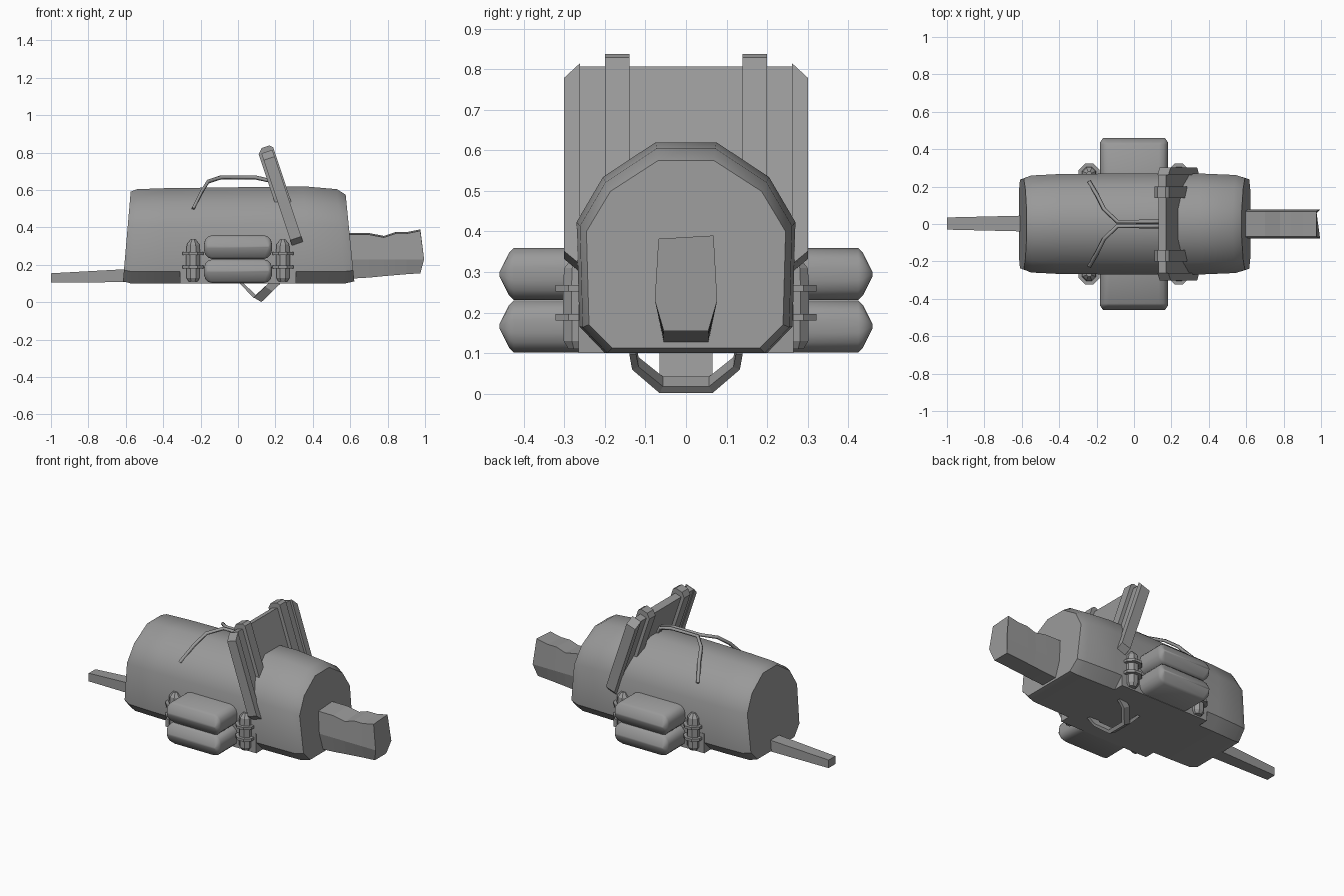
import bpy
import bmesh
from math import radians, cos, sin, pi
from mathutils import Vector

if "Cube" in bpy.data.objects:
    bpy.data.objects.remove(bpy.data.objects["Cube"], do_unlink=True)

grey = bpy.data.materials.new("plain_grey")
grey.use_nodes = True
COLOUR = (0.32, 0.32, 0.32, 1)
grey.diffuse_color = COLOUR
grey.node_tree.nodes["Principled BSDF"].inputs["Base Color"].default_value = COLOUR


def loft(name, rings, smooth=None):
    """Skin a list of equal rings of points and cap both ends."""
    bm = bmesh.new()
    loops = [[bm.verts.new(p) for p in ring] for ring in rings]
    n = len(loops[0])
    for a, b in zip(loops, loops[1:]):
        for i in range(n):
            j = (i + 1) % n
            bm.faces.new((a[i], a[j], b[j], b[i]))
    bm.faces.new(loops[0])
    bm.faces.new(loops[-1])
    bmesh.ops.recalc_face_normals(bm, faces=bm.faces)
    mesh = bpy.data.meshes.new(name)
    bm.to_mesh(mesh)
    bm.free()
    mesh.materials.append(grey)
    if smooth:
        mesh.shade_smooth()
        mesh.set_sharp_from_angle(angle=radians(smooth))
    ob = bpy.data.objects.new(name, mesh)
    bpy.context.collection.objects.link(ob)
    return ob


def rect(x, y0, y1, z0, z1):
    return [(x, y0, z0), (x, y1, z0), (x, y1, z1), (x, y0, z1)]


def box(name, x0, x1, y0, y1, z0, z1):
    return loft(name, [rect(x0, y0, y1, z0, z1), rect(x1, y0, y1, z0, z1)])


# Main barrel: faceted arch section, narrowed and leaned at both ends
half = [(0.2, 0), (0.263, 0.065), (0.27, 0.32), (0.205, 0.43), (0.075, 0.515)]
outline = half + [(-y, h) for y, h in reversed(half)]


def barrel_ring(x, width, height, lean, base=0.1):
    return [(x + lean * h / 0.5, y * width, base + h * height) for y, h in outline]


loft("barrel_body", [
    barrel_ring(-0.615, 0.9, 0.93, 0.04, 0.112),
    barrel_ring(-0.57, 0.96, 0.98, 0.03),
    barrel_ring(-0.4, 0.99, 0.99, 0.01),
    barrel_ring(0, 1, 1, 0),
    barrel_ring(0.35, 1, 1.01, 0),
    barrel_ring(0.57, 0.97, 0.98, -0.04),
    barrel_ring(0.622, 0.91, 0.9, -0.045, 0.112)], 35)
box("base_block", -0.31, 0.31, -0.265, 0.265, 0.1, 0.22)

# Thin tail bar
loft("tail_bar", [rect(-1, -0.03, 0.035, 0.105, 0.155),
                  rect(-0.58, -0.04, 0.045, 0.108, 0.178)])

# Uneven nose block with a six-sided section
nose = [(0.58, 0.125, 0.37), (0.7, 0.132, 0.37), (0.78, 0.14, 0.355),
        (0.84, 0.145, 0.375), (0.9, 0.15, 0.375), (0.975, 0.155, 0.39)]
loft("nose_block", [
    [(x, -0.055, lo), (x, 0.055, lo),
     (x + 0.02 * (x > 0.95), 0.077, 0.23), (x, 0.068, hi),
     (x, -0.068, hi - 0.008), (x + 0.02 * (x > 0.95), -0.077, 0.23)]
    for x, lo, hi in nose])


# Leaning panel: plate, side rims and straps share one tilt
def tilt(ob):
    ob.location = (0.235, 0, 0.56)
    ob.rotation_euler = (0, radians(-18.4), 0)


plate = [(0.265, 0.255), (0.3, 0.22), (0.3, -0.23), (0.265, -0.262)]
plate += [(-y, z) for y, z in reversed(plate)]
tilt(loft("panel_plate", [[(x, y, z) for y, z in plate] for x in (-0.025, 0.018)]))
for side, label in ((1, "left"), (-1, "right")):
    rim = [(0.262, 0.258), (0.301, 0.22), (0.301, -0.23), (0.262, -0.264)]
    tilt(loft(label + "_panel_rim",
              [[(x, side * y, z) for y, z in rim] for x in (-0.03, 0.032)]))
    strap = [(-0.045, 0.26), (-0.02, 0.285), (0.025, 0.285), (0.04, 0.27),
             (0.04, -0.25), (-0.045, -0.25)]
    tilt(loft(label + "_panel_strap",
              [[(x, side * y, z) for x, z in strap] for y in (0.14, 0.2)]))


# Stacked side pods with rounded sections and tapered outer ends
def pod_ring(y, hx, hz, zc):
    r = min(hz * 0.75, 0.05)
    pts = []
    for k, (sx, sz) in enumerate(((1, 1), (-1, 1), (-1, -1), (1, -1))):
        for s in range(4):
            a = (k + s / 3) * pi / 2
            pts.append((sx * (hx - r) + r * cos(a), y, zc + sz * (hz - r) + r * sin(a)))
    return pts


for side, label in ((1, "left"), (-1, "right")):
    for zc, level in ((0.166, "lower"), (0.295, "upper")):
        loft(f"{label}_{level}_pod", [
            pod_ring(side * y, hx, hz, zc) for y, hx, hz in
            ((0.2, 0.18, 0.064), (0.425, 0.182, 0.064),
             (0.437, 0.181, 0.052), (0.46, 0.165, 0.006))], 75)

# Small flanged posts at the four corners
post = [(0.11, 0.025), (0.13, 0.038), (0.18, 0.038), (0.18, 0.06), (0.196, 0.06),
        (0.196, 0.04), (0.252, 0.04), (0.252, 0.06), (0.268, 0.06),
        (0.268, 0.04), (0.31, 0.036), (0.335, 0.015)]
for sx in (1, -1):
    for sy in (1, -1):
        name = ("left" if sx > 0 else "right") + ("_back" if sy > 0 else "_front") + "_post"
        loft(name, [[(sx * 0.24 + r * cos((i + 0.5) * pi / 4),
                      sy * 0.267 + r * sin((i + 0.5) * pi / 4), z)
                     for i in range(8)] for z, r in post])

# Forked carrying cord over the top
curve = bpy.data.curves.new("carry_cord", "CURVE")
curve.dimensions = "3D"
curve.bevel_depth = 0.011
curve.bevel_resolution = 0
curve.use_fill_caps = True
curve.materials.append(grey)
path = [(0.2, 0.012, 0.6), (0.17, 0.012, 0.65), (0.09, 0.012, 0.668),
        (-0.09, 0.012, 0.668), (-0.16, 0.08, 0.645), (-0.195, 0.15, 0.59),
        (-0.24, 0.225, 0.5)]
for side in (1, -1):
    spline = curve.splines.new("POLY")
    spline.points.add(len(path) - 1)
    for point, (x, y, z) in zip(spline.points, path):
        point.co = (x, side * y, z, 1)
bpy.context.collection.objects.link(bpy.data.objects.new("carry_cord", curve))

# Tilted scoop under the belly: an arched band and its back plate
arch = [(0.14, 0), (0.133, 0.4), (0.065, 1), (-0.065, 1), (-0.133, 0.4), (-0.14, 0)]
across = Vector((0.02, 0, -0.012))
rings = []
for y, t in arch:
    outer = Vector((0.205 - 0.1 * t, y, 0.11 - 0.097 * t))
    inner = Vector((0.205 - 0.087 * t, y * 0.88, 0.11 - 0.08 * t))
    rings.append([outer - across, outer + across, inner + across, inner - across])
loft("scoop_band", rings)
loft("scoop_back_plate", [
    [(0, y, 0.11), (0.02, y, 0.11), (0.1, y, 0.035), (0.085, y, 0.022)]
    for y in (-0.065, 0.065)])
